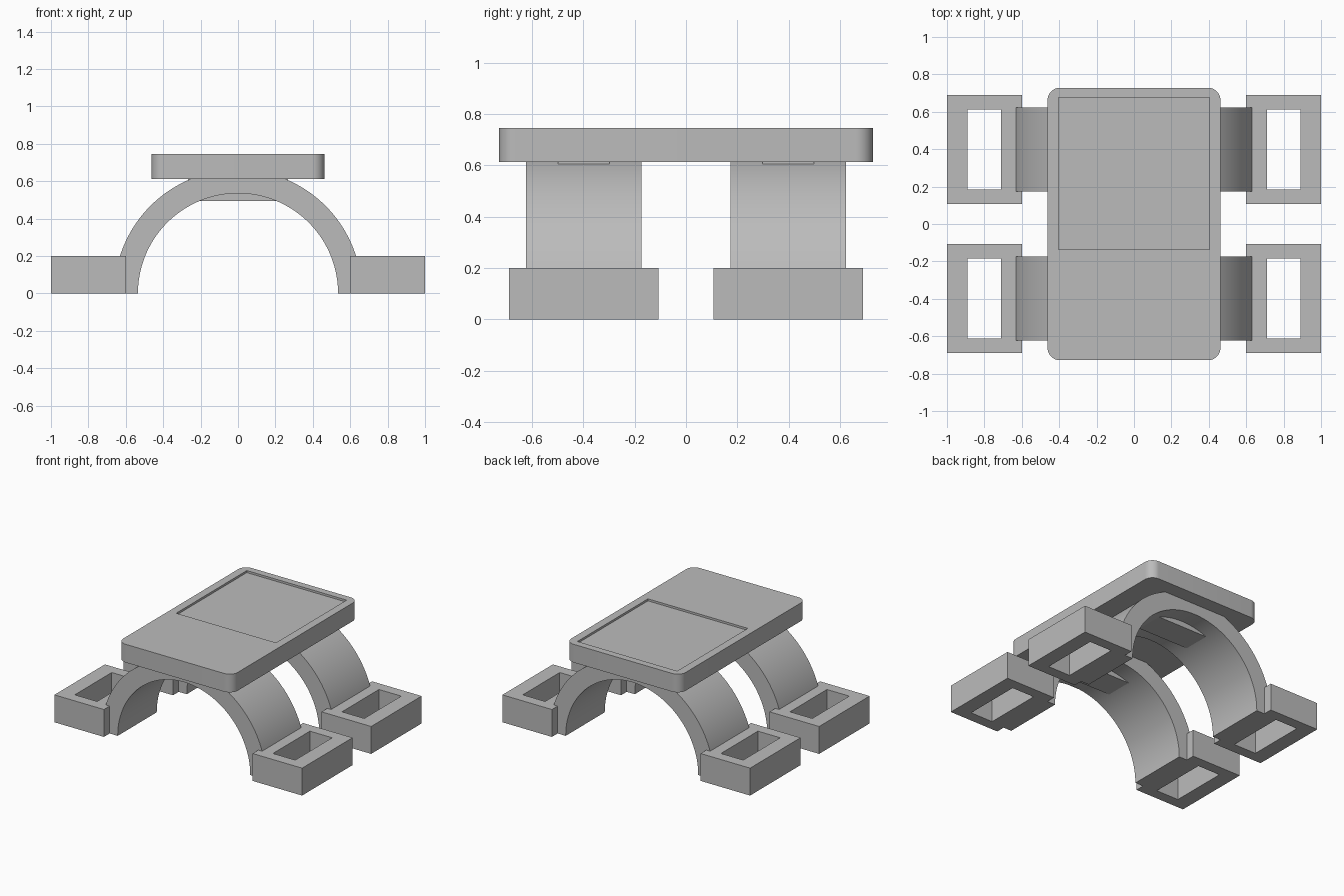
import bpy
import bmesh
from math import sin, cos, pi, radians

if "Cube" in bpy.data.objects:
    bpy.data.objects.remove(bpy.data.objects["Cube"])

grey = bpy.data.materials.new("plain grey")
grey.use_nodes = True
GREY = (0.5, 0.5, 0.5, 1)
grey.diffuse_color = GREY
grey.node_tree.nodes["Principled BSDF"].inputs["Base Color"].default_value = GREY


def finish(bm, name):
    bmesh.ops.recalc_face_normals(bm, faces=bm.faces)
    mesh = bpy.data.meshes.new(name)
    bm.to_mesh(mesh)
    bm.free()
    mesh.materials.append(grey)
    mesh.shade_smooth()
    mesh.set_sharp_from_angle(angle=radians(30))
    obj = bpy.data.objects.new(name, mesh)
    bpy.context.collection.objects.link(obj)
    return obj


def rectangle(x0, x1, y0, y1):
    return [(x0, y0), (x1, y0), (x1, y1), (x0, y1)]


def rounded_rectangle(w, d, r, steps=10):
    points = []
    for i, (sx, sy) in enumerate([(1, 1), (-1, 1), (-1, -1), (1, -1)]):
        for k in range(steps + 1):
            a = (i + k / steps) * pi / 2
            points.append((sx * (w - r) + r * cos(a), sy * (d - r) + r * sin(a)))
    return points


def ring(bm, outline, z):
    return [bm.verts.new((x, y, z)) for x, y in outline]


def join_rings(bm, a, b):
    n = len(a)
    for i in range(n):
        j = (i + 1) % n
        bm.faces.new((a[i], a[j], b[j], b[i]))


def fill_between(bm, outer, inner):
    edges = [bm.edges.get((r[i - 1], r[i])) for r in (outer, inner) for i in range(len(r))]
    bmesh.ops.triangle_fill(bm, edges=edges, use_beauty=True, normal=(0, 0, 1))


def pocketed_slab(name, outline, pocket, z0, z1, floor):
    """Slab with a pocket in its top; the pocket goes right through if floor == z0."""
    bm = bmesh.new()
    low, high = ring(bm, outline, z0), ring(bm, outline, z1)
    rim, base = ring(bm, pocket, z1), ring(bm, pocket, floor)
    join_rings(bm, low, high)
    join_rings(bm, rim, base)
    fill_between(bm, high, rim)
    if floor == z0:
        fill_between(bm, low, base)
    else:
        bm.faces.new(base)
        bm.faces.new(low)
    return finish(bm, name)


def arch(name, r_in, r_out, y0, y1, steps=72):
    bm = bmesh.new()
    sections = []
    for i in range(steps + 1):
        a = pi * i / steps
        sections.append([bm.verts.new((r * cos(a), y, r * sin(a)))
                         for r, y in ((r_in, y0), (r_out, y0), (r_out, y1), (r_in, y1))])
    for a, b in zip(sections, sections[1:]):
        join_rings(bm, a, b)
    bm.faces.new(sections[0])
    bm.faces.new(sections[-1])
    return finish(bm, name)


def block(name, x0, x1, y0, y1, z0, z1):
    bm = bmesh.new()
    low = ring(bm, rectangle(x0, x1, y0, y1), z0)
    high = ring(bm, rectangle(x0, x1, y0, y1), z1)
    join_rings(bm, low, high)
    bm.faces.new(low)
    bm.faces.new(high)
    return finish(bm, name)


# Top plate with shallow rectangular recess towards the back
pocketed_slab("top_plate", rounded_rectangle(0.462, 0.728, 0.065),
              rectangle(-0.403, 0.403, -0.137, 0.677), 0.612, 0.745, 0.73)

# Two arches, each with a cross block under the plate and a slotted foot per side
for end, yc in (("front", -0.398), ("back", 0.398)):
    arch(end + "_arch", 0.535, 0.662, yc - 0.225, yc + 0.225)
    block(end + "_cross_block", -0.267, 0.267, yc - 0.1, yc + 0.1, 0.495, 0.65)
    for side, xc in (("right", -0.8), ("left", 0.8)):
        pocketed_slab(f"{end}_{side}_foot",
                      rectangle(xc - 0.2, xc + 0.2, yc - 0.291, yc + 0.291),
                      rectangle(xc - 0.09, xc + 0.09, yc - 0.213, yc + 0.213),
                      0, 0.2, 0)
